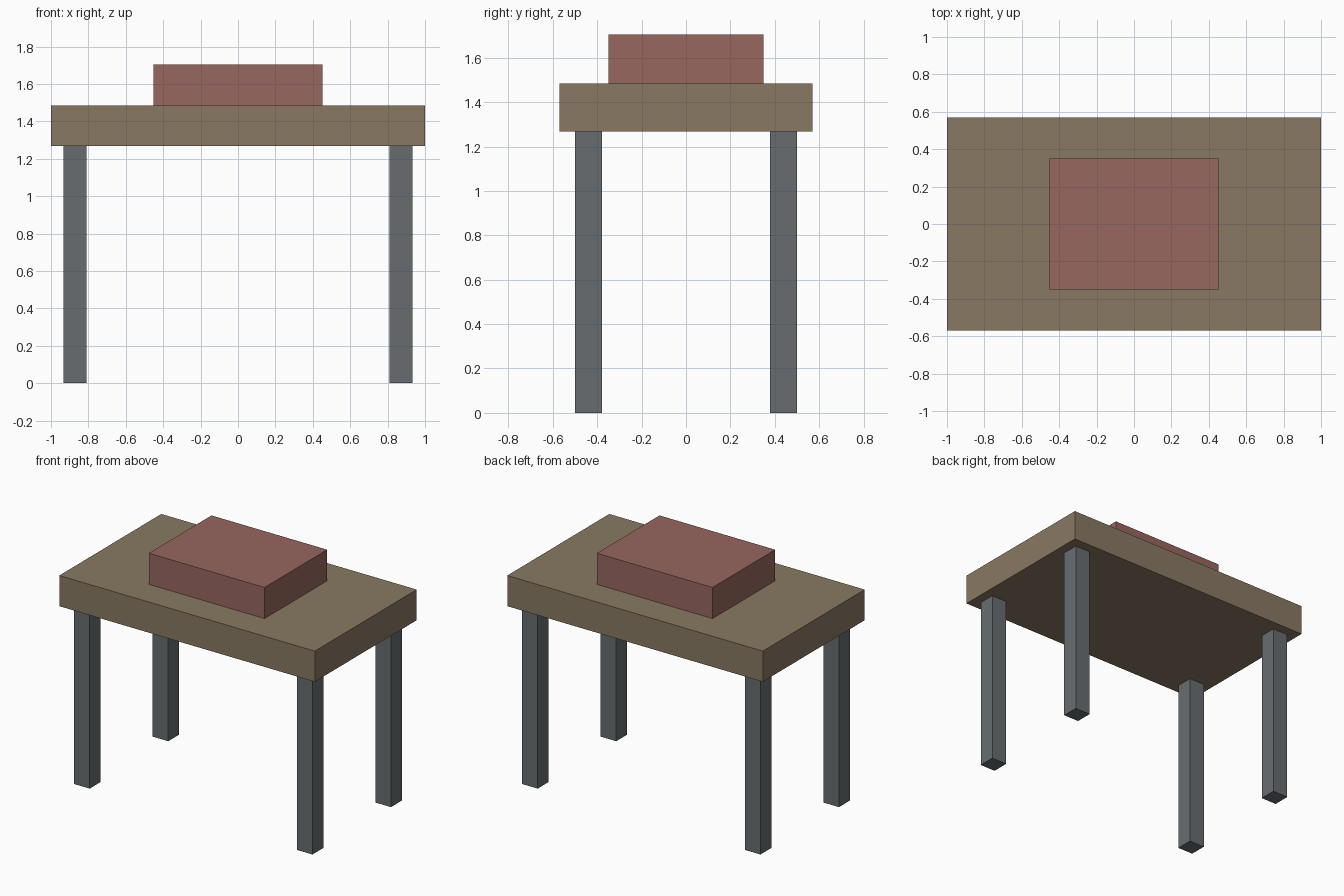
import bpy

if "Cube" in bpy.data.objects:
    bpy.data.objects.remove(bpy.data.objects["Cube"])


def material(name, rgb):
    mat = bpy.data.materials.new(name)
    mat.diffuse_color = (*rgb, 1.0)
    mat.use_nodes = True
    mat.node_tree.nodes["Principled BSDF"].inputs["Base Color"].default_value = mat.diffuse_color
    return mat


def box(name, lo, hi, mat):
    """Axis-aligned box between two opposite corners."""
    centre = [(a + b) / 2 for a, b in zip(lo, hi)]
    bpy.ops.mesh.primitive_cube_add(size=1, location=centre)
    obj = bpy.context.object
    obj.name = name
    obj.scale = [b - a for a, b in zip(lo, hi)]
    bpy.ops.object.transform_apply(location=False, rotation=False, scale=True)
    obj.data.materials.append(mat)
    return obj


wood = material("brown_wood", (0.25, 0.19, 0.125))
red = material("dull_red", (0.31, 0.135, 0.115))
steel = material("blue_grey", (0.137, 0.152, 0.16))

LEG_TOP, TABLE_TOP, BLOCK_TOP = 1.267, 1.484, 1.704

# Table top and the block resting on it
box("table_top", (-1, -0.57, LEG_TOP), (1, 0.57, TABLE_TOP), wood)
box("top_block", (-0.453, -0.35, TABLE_TOP), (0.453, 0.35, BLOCK_TOP), red)

# Four square legs, set in from the corners
LEG_X, LEG_Y, HALF = 0.872, 0.439, 0.061
for side, sx in (("left", -1), ("right", 1)):
    for end, sy in (("front", -1), ("back", 1)):
        x, y = sx * LEG_X, sy * LEG_Y
        box(f"{end}_{side}_leg", (x - HALF, y - HALF, 0),
            (x + HALF, y + HALF, LEG_TOP), steel)
